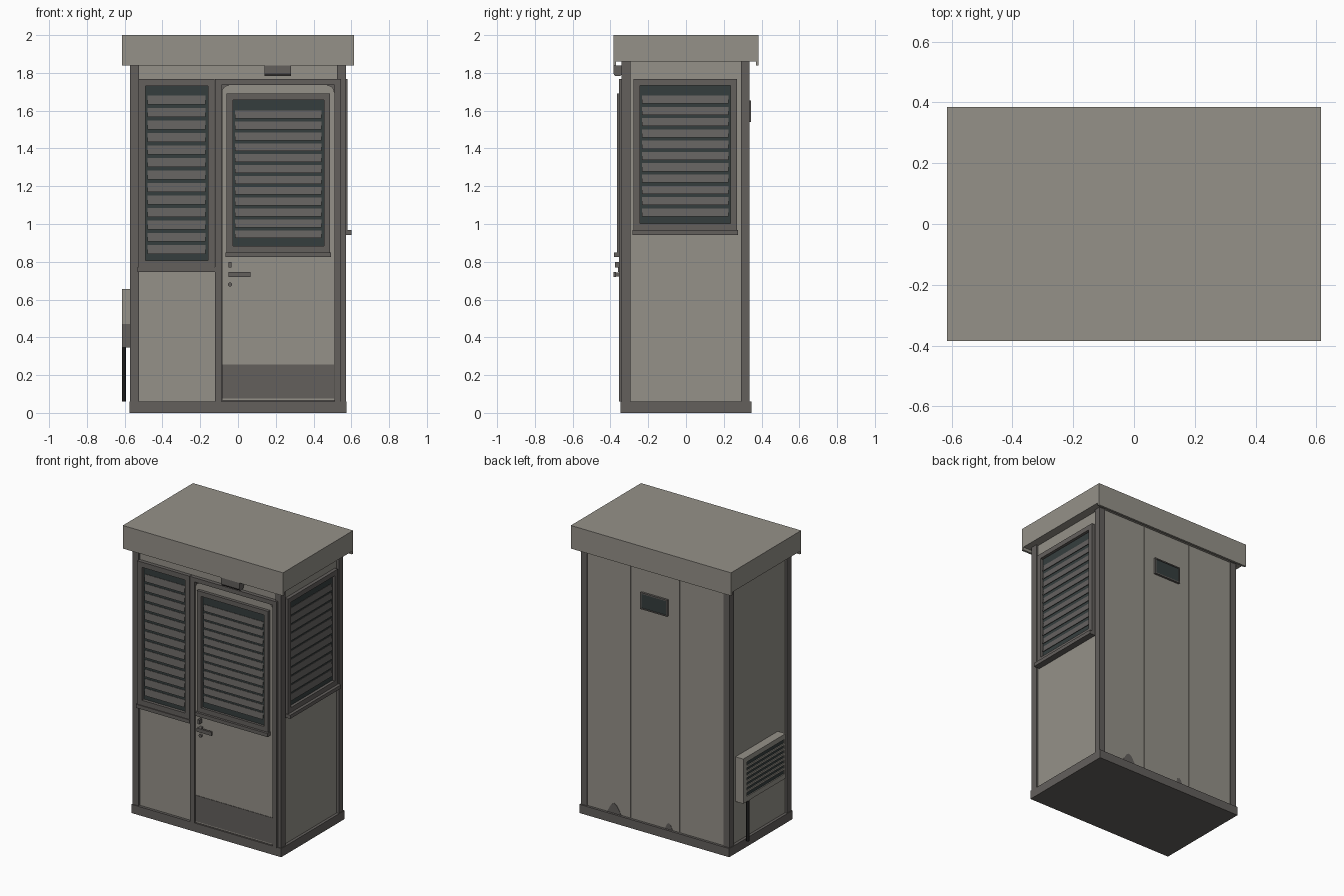
import bpy, bmesh, math

if "Cube" in bpy.data.objects:
    bpy.data.objects.remove(bpy.data.objects["Cube"])


def mat(name, r, g, b):
    m = bpy.data.materials.new(name)
    m.diffuse_color = (r, g, b, 1)
    m.use_nodes = True
    m.node_tree.nodes["Principled BSDF"].inputs["Base Color"].default_value = m.diffuse_color
    return m


PANEL = mat("warm grey panel", 0.30, 0.285, 0.25)
TRIM = mat("dark grey trim", 0.125, 0.115, 0.108)
SLAT = mat("blind grey", 0.125, 0.118, 0.112)
GLASS = mat("dark teal glass", 0.036, 0.048, 0.048)
BLACK = mat("black rubber", 0.012, 0.012, 0.012)

# u runs along a wall, o points out of it
FRONT = lambda u, o, z: (u, -o, z)
BACK = lambda u, o, z: (u, o, z)
RIGHT = lambda u, o, z: (o, u, z)
LEFT = lambda u, o, z: (-o, u, z)


def mesh(name, bm, m):
    bmesh.ops.recalc_face_normals(bm, faces=bm.faces)
    me = bpy.data.meshes.new(name)
    bm.to_mesh(me)
    bm.free()
    me.materials.append(m)
    ob = bpy.data.objects.new(name, me)
    bpy.context.collection.objects.link(ob)
    return ob


def add_prism(bm, a, b):
    va = [bm.verts.new(p) for p in a]
    vb = [bm.verts.new(p) for p in b]
    bm.faces.new(va)
    bm.faces.new(vb)
    n = len(a)
    for i in range(n):
        bm.faces.new((va[i], va[(i + 1) % n], vb[(i + 1) % n], vb[i]))


def add_section(bm, f, u0, u1, prof):
    """Extrude an (o, z) section along u."""
    add_prism(bm, [f(u0, o, z) for o, z in prof], [f(u1, o, z) for o, z in prof])


def add_box(bm, f, u0, u1, o0, o1, z0, z1):
    add_section(bm, f, u0, u1, [(o0, z0), (o1, z0), (o1, z1), (o0, z1)])


def box(name, m, u0, u1, o0, o1, z0, z1, f=BACK):
    bm = bmesh.new()
    add_box(bm, f, u0, u1, o0, o1, z0, z1)
    return mesh(name, bm, m)


def plate(name, m, f, outline, o0, o1):
    """Extrude a (u, z) outline outwards."""
    bm = bmesh.new()
    add_prism(bm, [f(u, o0, z) for u, z in outline], [f(u, o1, z) for u, z in outline])
    return mesh(name, bm, m)


def arc(cu, cz, r, a0, a1, n=6):
    return [(cu + r * math.cos(math.radians(a0 + (a1 - a0) * i / n)),
             cz + r * math.sin(math.radians(a0 + (a1 - a0) * i / n))) for i in range(n + 1)]


def frame(name, f, u0, u1, z0, z1, w, o0, o1):
    bm = bmesh.new()
    add_box(bm, f, u0, u0 + w, o0, o1, z0, z1)
    add_box(bm, f, u1 - w, u1, o0, o1, z0, z1)
    add_box(bm, f, u0 + w, u1 - w, o0, o1, z0, z0 + w)
    add_box(bm, f, u0 + w, u1 - w, o0, o1, z1 - w, z1)
    return mesh(name, bm, TRIM)


def window(name, f, u0, u1, z0, z1, w, wall, depth, sill, n, top, bottom):
    """Frame, glass, tilted blind slats and projecting sill."""
    frame(name + "_frame", f, u0, u1, z0, z1, w, wall, wall + depth)
    box(name + "_glass", GLASS, u0 + w, u1 - w, wall, wall + 0.004, z0 + w, z1 - w, f)
    bm = bmesh.new()
    pitch = (top - bottom) / (n - 0.28)
    for i in range(n):
        t = top - i * pitch
        b = t - pitch * 0.72
        add_section(bm, f, u0 + w + 0.012, u1 - w - 0.012,
                    [(wall + 0.005, t), (wall + 0.008, t), (wall + 0.016, b), (wall + 0.012, b)])
    mesh(name + "_blind", bm, SLAT)
    box(name + "_sill", TRIM, u0 - 0.005, u1 + 0.005, wall, wall + sill, z0 - 0.025, z0, f)


# Base, wall core and roof
box("base", TRIM, -0.575, 0.575, -0.347, 0.347, 0, 0.06)
box("walls", PANEL, -0.555, 0.555, -0.328, 0.322, 0.06, 1.86)
box("roof", PANEL, -0.615, 0.615, -0.385, 0.385, 1.86, 2.0)
for n, f in (("front", FRONT), ("back", BACK)):
    box(n + "_roof_lip", PANEL, -0.615, 0.615, 0.37, 0.385, 1.84, 1.86, f)

# Corner posts
for sx, f in (("left", LEFT), ("right", RIGHT)):
    box(sx + "_front_post", TRIM, -0.341, -0.294, 0.525, 0.571, 0.06, 1.86, f)
    box(sx + "_back_post", TRIM, 0.29, 0.337, 0.525, 0.571, 0.06, 1.86, f)

# Windows
window("front_window", FRONT, -0.527, -0.124, 0.772, 1.767, 0.036, 0.328, 0.026, 0.032, 13, 1.68, 0.84)
window("side_window", RIGHT, -0.278, 0.27, 0.968, 1.767, 0.034, 0.555, 0.024, 0.045, 11, 1.68, 1.04)

# Door surround and door leaf with rounded top corners
for n, a, b in (("left", -0.122, -0.088), ("right", 0.512, 0.545)):
    box("door_jamb_" + n, TRIM, a, b, 0.328, 0.354, 0.06, 1.767, FRONT)
box("door_head", TRIM, -0.088, 0.512, 0.328, 0.354, 1.737, 1.767, FRONT)
box("door_recess", TRIM, -0.088, 0.512, 0.328, 0.332, 0.06, 1.737, FRONT)
leaf = [(-0.086, 0.065), (0.51, 0.065)] + arc(0.47, 1.695, 0.04, 0, 90) + arc(-0.046, 1.695, 0.04, 90, 180)
plate("door", PANEL, FRONT, leaf, 0.332, 0.344)
box("door_kick_plate", TRIM, -0.085, 0.509, 0.344, 0.347, 0.075, 0.255, FRONT)
window("door_window", FRONT, -0.06, 0.487, 0.85, 1.69, 0.033, 0.344, 0.021, 0.037, 12, 1.60, 0.925)

# Door handle, latch and keyhole
box("latch", TRIM, -0.049, -0.035, 0.344, 0.375, 0.77, 0.80, FRONT)
box("handle_stem", TRIM, -0.047, -0.027, 0.344, 0.372, 0.722, 0.744, FRONT)
box("handle", TRIM, -0.05, 0.065, 0.37, 0.384, 0.72, 0.745, FRONT)
plate("keyhole", TRIM, FRONT, arc(-0.042, 0.68, 0.011, 0, 337.5, 15), 0.344, 0.356)

# Lamp over the door
bm = bmesh.new()
add_section(bm, FRONT, 0.14, 0.28, [(0.328, 1.84), (0.34, 1.79), (0.35, 1.783),
                                    (0.375, 1.783), (0.384, 1.795), (0.384, 1.84)])
mesh("door_lamp", bm, TRIM)

# Back wall panels, small back window and dirt marks
for i, (a, b) in enumerate(((-0.526, -0.184), (-0.18, 0.19), (0.194, 0.526))):
    box("back_panel_%d" % (i + 1), PANEL, a, b, 0.322, 0.33, 0.06, 1.86)
frame("back_window_frame", BACK, -0.095, 0.11, 1.54, 1.655, 0.008, 0.33, 0.345)
box("back_window_glass", GLASS, -0.087, 0.102, 0.33, 0.34, 1.548, 1.647)
for i, (x, w, h) in enumerate(((0.32, 0.055, 0.07), (-0.1, 0.03, 0.045))):
    mark = [(x - w, 0.06), (x + w, 0.06), (x + w * 0.4, 0.06 + h * 0.8),
            (x, 0.06 + h), (x - w * 0.4, 0.06 + h * 0.8)]
    plate("dirt_mark_%d" % (i + 1), TRIM, BACK, mark, 0.33, 0.332)

# Air conditioner on the left wall, with grille and drain pipe
box("cooler_body", PANEL, -0.215, 0.25, 0.555, 0.606, 0.345, 0.655, LEFT)
box("cooler_grille_back", GLASS, -0.205, 0.215, 0.606, 0.608, 0.375, 0.625, LEFT)
bm = bmesh.new()
add_box(bm, LEFT, -0.215, -0.2, 0.606, 0.615, 0.345, 0.655)
add_box(bm, LEFT, 0.21, 0.25, 0.606, 0.615, 0.345, 0.655)
add_box(bm, LEFT, -0.2, 0.21, 0.606, 0.615, 0.345, 0.38)
add_box(bm, LEFT, -0.2, 0.21, 0.606, 0.615, 0.62, 0.655)
for i in range(1, 7):
    z = 0.38 + 0.24 * i / 7
    add_box(bm, LEFT, -0.2, 0.21, 0.606, 0.615, z - 0.007, z + 0.007)
mesh("cooler_grille", bm, PANEL)
box("cooler_side_vent", TRIM, -0.218, -0.215, 0.572, 0.614, 0.347, 0.47, LEFT)
plate_pts = arc(-0.604, 0.185, 0.01, 0, 330, 11)
bm = bmesh.new()
add_prism(bm, [(x, y, 0.06) for x, y in plate_pts], [(x, y, 0.345) for x, y in plate_pts])
pipe = mesh("drain_pipe", bm, BLACK)
for p in pipe.data.polygons:
    p.use_smooth = len(p.vertices) == 4
pipe.data.set_sharp_from_angle(angle=math.radians(40))
